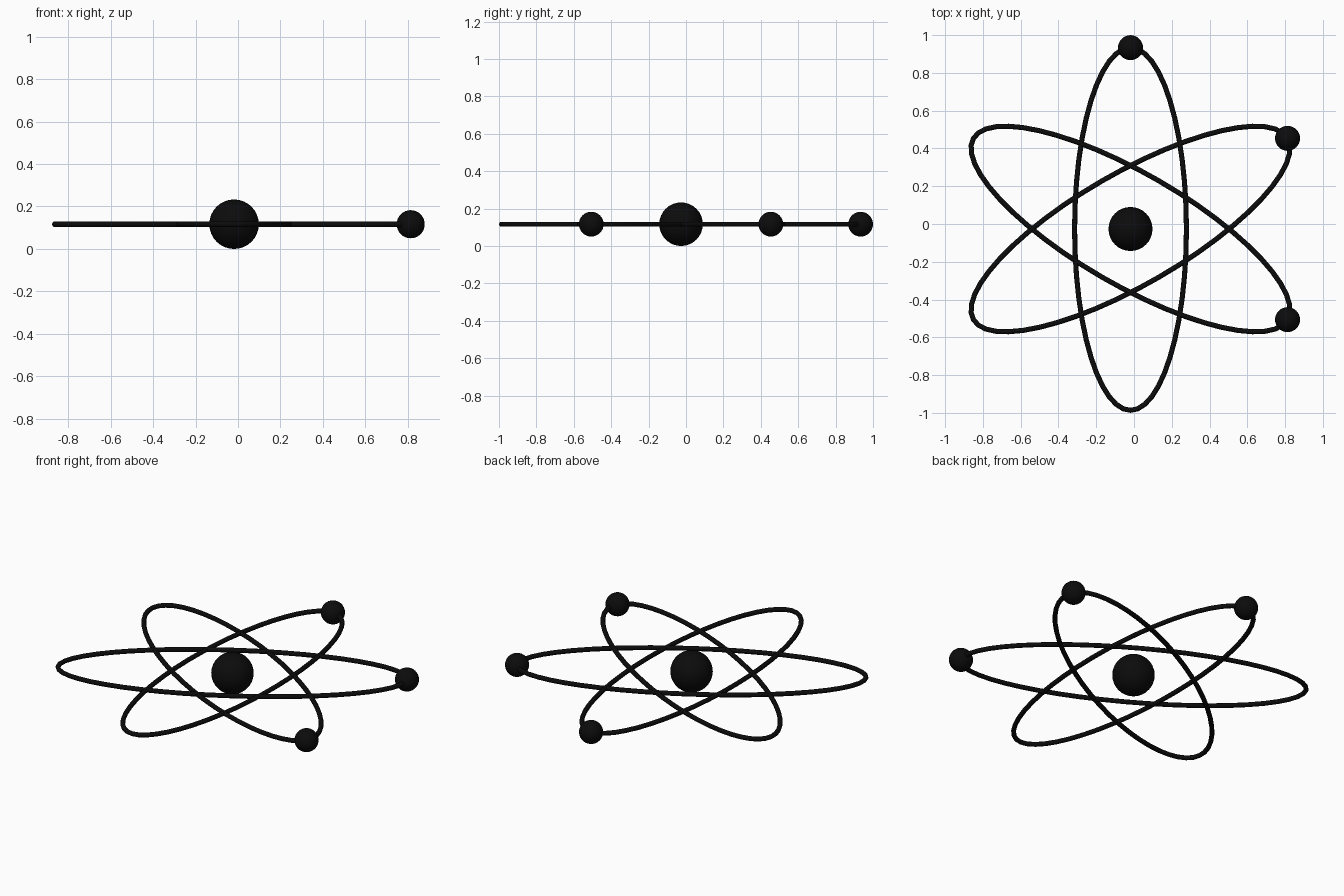
import bpy
import math
from mathutils import Matrix, Vector

if "Cube" in bpy.data.objects:
    bpy.data.objects.remove(bpy.data.objects["Cube"])

CENTRE = Vector((-0.0185, -0.0265, 0.1165))
LONG, SHORT = 0.96, 0.296      # orbit semi-axes
TUBE = 0.0135                  # orbit wire radius
SEGMENTS = 48

black = bpy.data.materials.new("black")
black.diffuse_color = (0.0035, 0.0035, 0.0035, 1)
black.use_nodes = True
black.node_tree.nodes["Principled BSDF"].inputs["Base Color"].default_value = black.diffuse_color


def ball(name, location, radius):
    bpy.ops.mesh.primitive_uv_sphere_add(segments=32, ring_count=16, radius=radius, location=location)
    obj = bpy.context.object
    obj.name = name
    obj.data.materials.append(black)
    bpy.ops.object.shade_smooth()


def orbit(name, rotation):
    # round wire swept along a flat ellipse
    curve = bpy.data.curves.new(name, 'CURVE')
    curve.dimensions = '3D'
    curve.bevel_depth = TUBE
    curve.bevel_resolution = 3
    spline = curve.splines.new('POLY')
    spline.points.add(SEGMENTS - 1)
    for i, p in enumerate(spline.points):
        t = 2 * math.pi * i / SEGMENTS
        co = CENTRE + rotation @ Vector((LONG * math.cos(t), SHORT * math.sin(t), 0))
        p.co = (*co, 1)
    spline.use_cyclic_u = True
    obj = bpy.data.objects.new(name, curve)
    bpy.context.collection.objects.link(obj)
    curve.materials.append(black)
    bpy.ops.object.select_all(action='DESELECT')
    obj.select_set(True)
    bpy.context.view_layer.objects.active = obj
    bpy.ops.object.convert(target='MESH')
    bpy.ops.object.shade_smooth()


# central nucleus
ball("nucleus", CENTRE, 0.1165)

# three orbits, each with an electron at one tip
for n, angle in enumerate((90, 30, -30), 1):
    rot = Matrix.Rotation(math.radians(angle), 3, 'Z')
    orbit(f"orbit_{n}", rot)
    ball(f"electron_{n}", CENTRE + rot @ Vector((LONG, 0, 0)), 0.0662)
